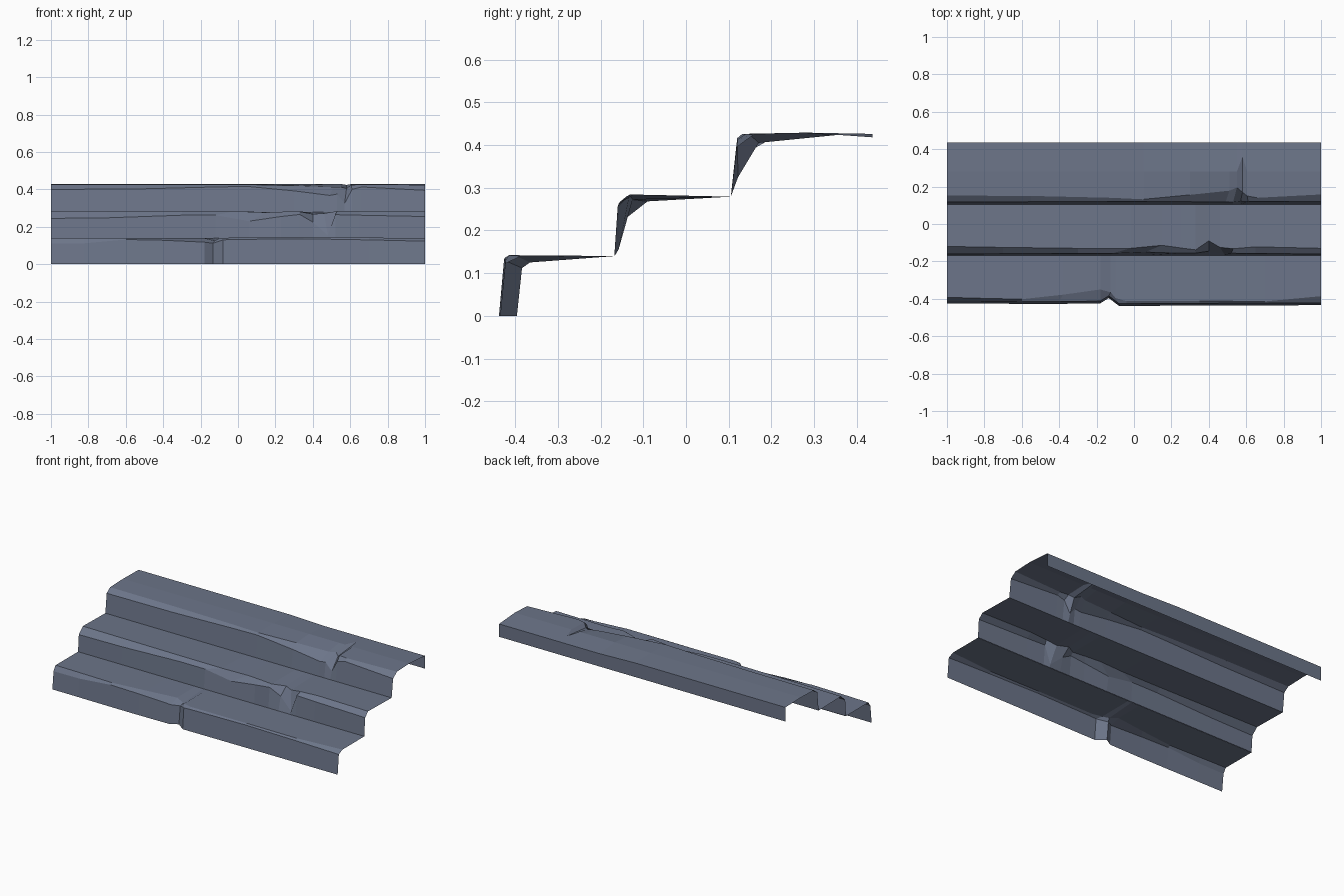
import bpy

# One slate colour for the whole worn stair
slate = bpy.data.materials.new("slate stone")
slate.diffuse_color = (0.150, 0.178, 0.250, 1)


def strip_object(name, rows):
    """Skin neighbouring cross-sections (lists of points) into one flat-shaded sheet."""
    n = len(rows[0])
    verts = [p for r in rows for p in r]
    faces = []
    for i in range(len(rows) - 1):
        for j in range(n - 1):
            a, b = i * n + j, (i + 1) * n + j
            faces.append((a, b, b + 1, a + 1))
    me = bpy.data.meshes.new(name)
    me.from_pydata(verts, [], faces)
    me.materials.append(slate)
    ob = bpy.data.objects.new(name, me)
    bpy.context.collection.objects.link(ob)
    return ob


def step(name, stations, base, back):
    """Riser, chipped edge and tread; a station is lip x,y,z then tread edge x,y,z."""
    rows = []
    for xl, yl, zl, xe, ye, ze in stations:
        rows.append([(xl, *base(yl)), (xl, yl, zl), (xe, ye, ze)]
                    + [(xe, y, z) for y, z in back(xe)])
    return strip_object(name, rows)


# Lower step: broken right through near the middle
step("lower_step", [
    (-1.00, -.412, .110, -1.00, -.392, .140),
    (-0.82, -.413, .112, -0.82, -.397, .141),
    (-0.60, -.415, .132, -0.60, -.402, .141),
    (-0.40, -.415, .128, -0.38, -.378, .141),
    (-0.18, -.412, .118, -0.18, -.350, .139),
    (-0.135, -.384, .112, -0.125, -.365, .125),
    (-0.08, -.426, .130, -0.10, -.395, .139),
    (-0.04, -.426, .132, -0.04, -.413, .142),
    (0.35, -.424, .136, 0.35, -.412, .142),
    (0.70, -.423, .130, 0.70, -.414, .142),
    (1.00, -.422, .123, 1.00, -.386, .140)],
    lambda y: (y - .012, 0), lambda x: [(-.165, .14)])

# Middle step: sloping crack and a deep chip on the right
step("middle_step", [
    (-1.00, -.160, .245, -1.00, -.120, .283),
    (-0.70, -.159, .248, -0.70, -.125, .284),
    (-0.30, -.158, .262, -0.30, -.130, .284),
    (-0.12, -.158, .262, -0.02, -.130, .283),
    (0.06, -.150, .230, 0.15, -.114, .277),
    (0.23, -.156, .255, 0.25, -.128, .281),
    (0.33, -.156, .266, 0.33, -.138, .281),
    (0.40, -.145, .225, 0.40, -.090, .268),
    (0.48, -.158, .155, 0.46, -.125, .272),
    (0.52, -.156, .265, 0.53, -.132, .284),
    (0.65, -.158, .262, 0.65, -.122, .284),
    (1.00, -.160, .255, 1.00, -.130, .284)],
    lambda y: (-.168, .139), lambda x: [(.105, .279)])


# Upper landing sags slightly along its crack and back edge
def landing(x):
    if .57 < x < .6:
        return [(.36, .424), (.437, .418)]
    return [(.28, .429), (.437, .426 - (.008 if x > .2 else 0))]


step("upper_step", [
    (-1.00, .118, .400, -1.00, .152, .425),
    (-0.55, .119, .402, -0.55, .150, .425),
    (-0.12, .120, .413, -0.12, .140, .426),
    (0.05, .120, .416, 0.05, .132, .426),
    (0.30, .119, .392, 0.30, .156, .420),
    (0.49, .118, .368, 0.51, .178, .412),
    (0.53, .117, .375, 0.55, .195, .412),
    (0.57, .122, .325, 0.58, .170, .405),
    (0.61, .120, .400, 0.605, .150, .424),
    (0.66, .121, .413, 0.66, .140, .426),
    (1.00, .119, .395, 1.00, .158, .424)],
    lambda y: (.105, .279), landing)

# Short skirt hanging from the back edge
xs = [-1, -.12, .05, .3, .55, .58, .605, 1]
strip_object("back_skirt", [[(x, *landing(x)[1]), (x, .437, .337)] for x in xs])
